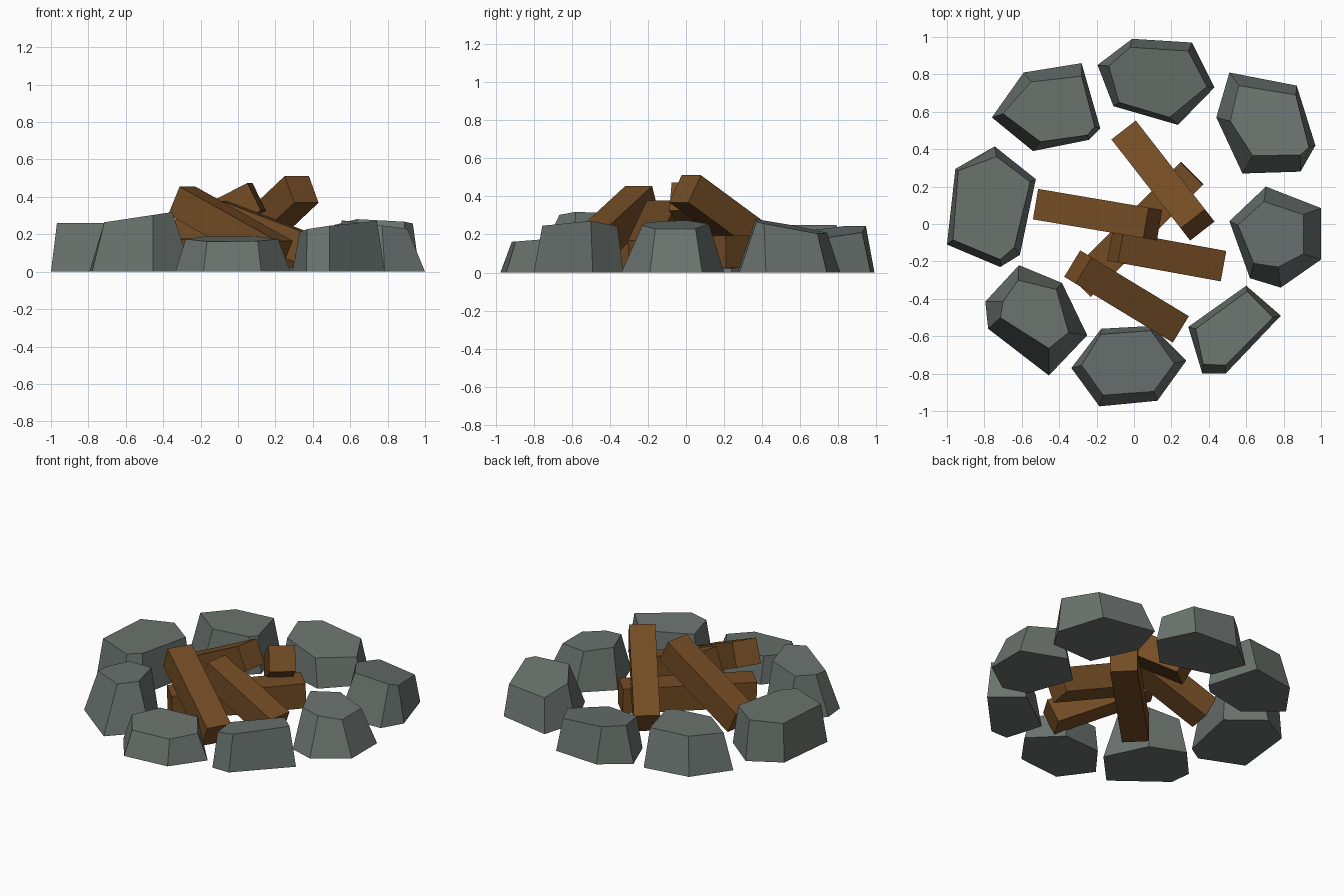
import bpy
from mathutils import Vector

if "Cube" in bpy.data.objects:
    bpy.data.objects.remove(bpy.data.objects["Cube"])


def material(name, rgb):
    m = bpy.data.materials.new(name)
    m.diffuse_color = (*rgb, 1)
    m.use_nodes = True
    m.node_tree.nodes["Principled BSDF"].inputs["Base Color"].default_value = m.diffuse_color
    return m


STONE = material("grey_stone", (0.145, 0.172, 0.158))
WOOD = material("brown_wood", (0.175, 0.073, 0.018))


def make_object(name, verts, faces, mat):
    me = bpy.data.meshes.new(name)
    me.from_pydata(verts, [], faces)
    me.materials.append(mat)
    ob = bpy.data.objects.new(name, me)
    bpy.context.collection.objects.link(ob)
    return ob


def prism(name, bottom, top, mat):
    """Closed solid between two rings (counter-clockwise seen from the top ring)."""
    n = len(bottom)
    faces = [list(range(n))[::-1], list(range(n, 2 * n))]
    faces += [[i, (i + 1) % n, n + (i + 1) % n, n + i] for i in range(n)]
    return make_object(name, bottom + top, faces, mat)


def stone(name, base, top, height, slope_x=0.0, slope_y=0.0):
    """Tapered boulder: ground outline, smaller top outline on a tilted plane."""
    base, top = base[::-1], top[::-1]          # outlines are listed clockwise
    cx = sum(p[0] for p in top) / len(top)
    cy = sum(p[1] for p in top) / len(top)
    lower = [(x, y, 0) for x, y in base]
    upper = [(x, y, height + slope_x * (x - cx) + slope_y * (y - cy)) for x, y in top]
    prism(name, lower, upper, STONE)


def log(name, low, high, size=0.165):
    """Square timber between two end centres."""
    a, b = Vector(low), Vector(high)
    d = (b - a).normalized()
    side = d.cross(Vector((0, 0, 1))).normalized() * size / 2
    up = side.cross(d).normalized() * size / 2
    ring = [-side - up, -side + up, side + up, side - up]
    ring.reverse() if (ring[1] - ring[0]).cross(ring[2] - ring[1]).dot(d) < 0 else None
    prism(name, [a + r for r in ring], [b + r for r in ring], WOOD)


# Ring of stones
stone("stone_back_left",
      [(-.59, .81), (-.28, .86), (-.18, .51), (-.24, .45), (-.54, .39), (-.76, .57)],
      [(-.55, .76), (-.28, .79), (-.21, .52), (-.25, .475), (-.50, .44), (-.70, .59)], .25)
stone("stone_back",
      [(-.01, .99), (.31, .97), (.43, .73), (.235, .53), (-.11, .63), (-.195, .85)],
      [(-.02, .945), (.29, .925), (.39, .735), (.19, .57), (-.08, .65), (-.135, .845)],
      .215, -.1, .1)
stone("stone_back_right",
      [(.51, .81), (.87, .74), (.97, .42), (.89, .28), (.58, .27), (.44, .57)],
      [(.56, .74), (.865, .69), (.935, .41), (.89, .37), (.635, .365), (.515, .55)],
      .245, -.05, -.2)
stone("stone_right",
      [(.705, .20), (1.0, .085), (1.0, -.19), (.785, -.34), (.62, -.29), (.51, .015)],
      [(.695, .12), (.905, .05), (.905, -.16), (.77, -.23), (.64, -.21), (.555, -.005)],
      .25, -.13)
stone("stone_front_right",
      [(.60, -.33), (.785, -.49), (.49, -.80), (.365, -.80), (.29, -.55)],
      [(.605, -.36), (.743, -.50), (.49, -.755), (.37, -.75), (.33, -.56)],
      .24, .15, -.05)
stone("stone_front",
      [(-.175, -.56), (.095, -.545), (.28, -.73), (.125, -.945), (-.185, -.975), (-.335, -.77)],
      [(-.18, -.59), (.09, -.57), (.215, -.745), (.105, -.895), (-.165, -.915), (-.28, -.755)],
      .175, 0, .08)
stone("stone_front_left",
      [(-.615, -.22), (-.385, -.315), (-.25, -.595), (-.455, -.81), (-.78, -.56), (-.795, -.415)],
      [(-.62, -.30), (-.415, -.35), (-.35, -.58), (-.455, -.665), (-.715, -.50), (-.70, -.415)],
      .29, .15)
stone("stone_left",
      [(-.745, .415), (-.525, .24), (-.61, -.165), (-.715, -.23), (-1.0, -.11), (-.955, .295)],
      [(-.735, .36), (-.555, .225), (-.64, -.125), (-.715, -.19), (-.968, -.085), (-.94, .285)],
      .26)

# Pile of firewood: one log on the ground, four leaning on it
log("log_ground", (-.29, -.33, .09), (.31, .27, .11), .17)
log("log_back", (-.03, .47, .09), (.34, -.005, .44))
log("log_left", (-.49, .10, .10), (.10, 0, .40))
log("log_right", (.45, -.22, .09), (-.10, -.12, .30))
log("log_front", (.22, -.545, .09), (-.30, -.23, .38))
